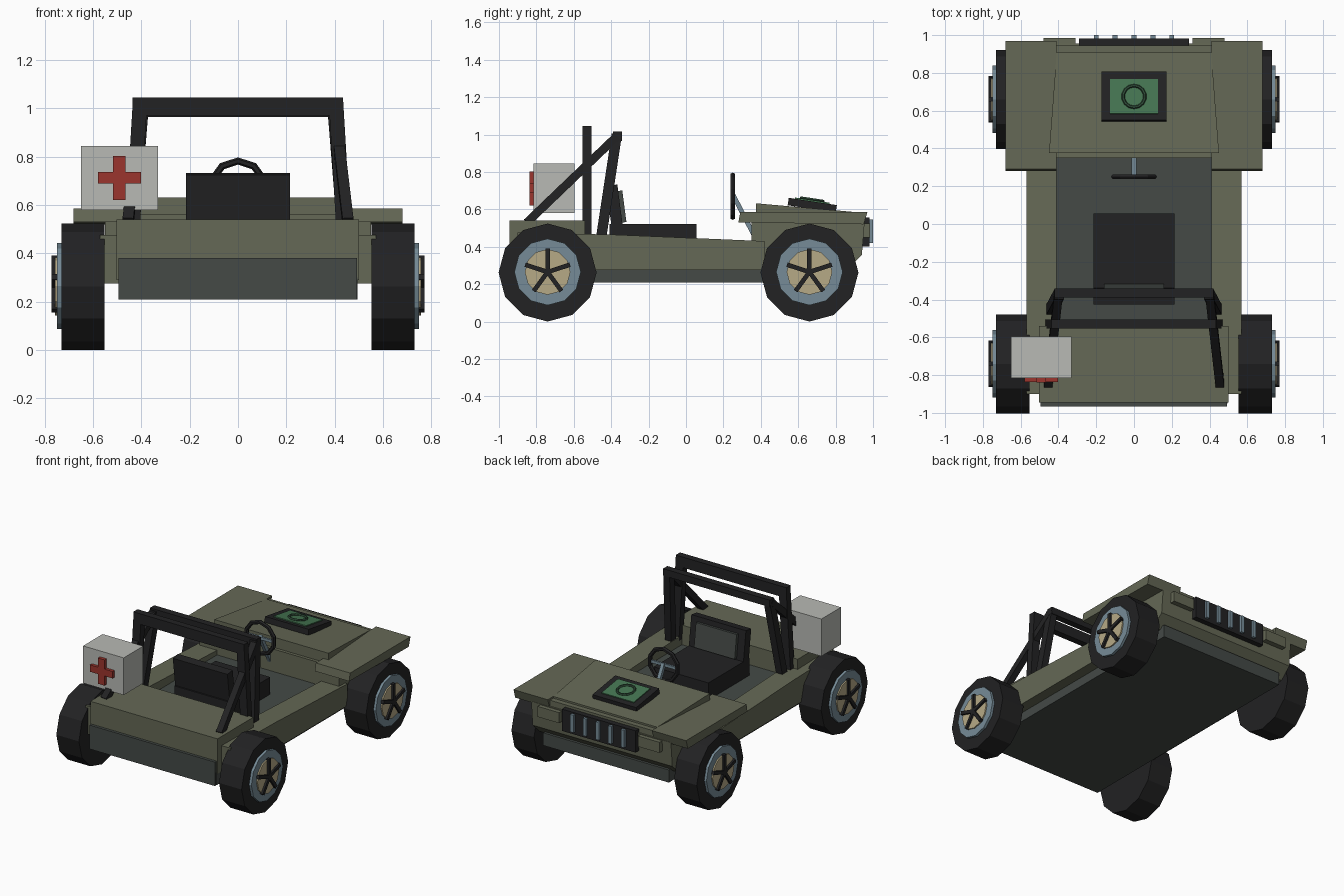
import bpy, bmesh, math
from mathutils import Matrix, Vector

if "Cube" in bpy.data.objects:
    bpy.data.objects.remove(bpy.data.objects["Cube"])

COLOURS = {
    "olive": (0.13, 0.14, 0.092), "dark_grey": (0.058, 0.068, 0.062), "black": (0.016, 0.016, 0.017),
    "steel_blue": (0.18, 0.26, 0.31), "tan": (0.47, 0.40, 0.24), "white": (0.48, 0.49, 0.46),
    "red": (0.33, 0.036, 0.027), "panel_green": (0.06, 0.18, 0.085), "ring_green": (0.03, 0.075, 0.042),
}
MATS = {}
for n, c in COLOURS.items():
    MATS[n] = bpy.data.materials.new(n)
    MATS[n].diffuse_color = (*c, 1)


def finish(name, bm, mat):
    bmesh.ops.recalc_face_normals(bm, faces=bm.faces)
    me = bpy.data.meshes.new(name)
    bm.to_mesh(me)
    bm.free()
    me.materials.append(MATS[mat])
    ob = bpy.data.objects.new(name, me)
    bpy.context.collection.objects.link(ob)
    return ob


def cube(name, centre, size, mat, rot=None):
    bm = bmesh.new()
    m = Matrix.Translation(centre) @ (rot or Matrix()) @ Matrix.Diagonal((*size, 1))
    bmesh.ops.create_cube(bm, size=1, matrix=m)
    return finish(name, bm, mat)


def box(name, x0, x1, y0, y1, z0, z1, mat):
    return cube(name, ((x0 + x1) / 2, (y0 + y1) / 2, (z0 + z1) / 2), (x1 - x0, y1 - y0, z1 - z0), mat)


def prism(name, x0, x1, profile, mat):
    """Extrude a (y, z) profile along x."""
    bm = bmesh.new()
    f = bm.faces.new([bm.verts.new((x0, y, z)) for y, z in profile])
    r = bmesh.ops.extrude_face_region(bm, geom=[f])
    bmesh.ops.translate(bm, vec=(x1 - x0, 0, 0), verts=[v for v in r["geom"] if isinstance(v, bmesh.types.BMVert)])
    return finish(name, bm, mat)


def beam(name, p, q, w, d, mat):
    p, q = Vector(p), Vector(q)
    z = (q - p).normalized()
    ref = Vector((1, 0, 0)) if abs(z.x) < 0.9 else Vector((0, 1, 0))
    y = z.cross(ref).normalized()
    rot = Matrix((y.cross(z), y, z)).transposed().to_4x4()
    return cube(name, (p + q) / 2, (w, d, (q - p).length), mat, rot)


def disc(name, x0, x1, y, z, r, mat, n=12):
    bm = bmesh.new()
    m = Matrix.Translation(((x0 + x1) / 2, y, z)) @ Matrix.Rotation(math.pi / 2, 4, "Y")
    bmesh.ops.create_cone(bm, cap_ends=True, segments=n, radius1=r, radius2=r, depth=abs(x1 - x0), matrix=m)
    return finish(name, bm, mat)


def ring(name, centre, rot, R, r, mat, n=12, k=6):
    bm = bmesh.new()
    m = Matrix.Translation(centre) @ rot
    g = [[bm.verts.new(m @ Vector(((R + r * math.cos(b)) * math.cos(a), (R + r * math.cos(b)) * math.sin(a), r * math.sin(b))))
          for b in (math.tau * j / k for j in range(k))] for a in (math.tau * (i + 0.5) / n for i in range(n))]
    for i in range(n):
        for j in range(k):
            bm.faces.new((g[i][j], g[(i + 1) % n][j], g[(i + 1) % n][(j + 1) % k], g[i][(j + 1) % k]))
    return finish(name, bm, mat)


# wheels: tyre, rim, hub and five spokes
for s, side in ((-1, "left"), (1, "right")):
    for y, end in ((-0.74, "rear"), (0.66, "front")):
        tag = f"{end}_{side}_"
        disc(tag + "tyre", s * 0.552, s * 0.73, y, 0.262, 0.262, "black")
        disc(tag + "rim", s * 0.72, s * 0.748, y, 0.265, 0.178, "steel_blue")
        disc(tag + "hub", s * 0.74, s * 0.757, y, 0.265, 0.122, "tan")
        for i in range(5):
            a = math.pi / 2 + math.tau * i / 5
            beam(tag + "spoke", (s * 0.76, y, 0.265),
                 (s * 0.76, y + 0.126 * math.cos(a), 0.265 + 0.126 * math.sin(a)), 0.022, 0.024, "black")

# chassis, floor, tail
box("chassis", -0.495, 0.495, -0.95, 0.90, 0.21, 0.30, "dark_grey")
box("floor", -0.42, 0.42, -0.56, 0.38, 0.29, 0.40, "dark_grey")
box("tail_plate", -0.495, 0.493, -0.965, -0.93, 0.21, 0.38, "dark_grey")
box("rear_deck", -0.502, 0.50, -0.945, -0.54, 0.29, 0.54, "olive")

# side sills and front fenders
for s, side in ((-1, "left"), (1, "right")):
    prism(side + "_sill", s * 0.41, s * 0.57,
          [(-0.90, 0.275), (0.42, 0.275), (0.42, 0.43), (-0.40, 0.465), (-0.90, 0.475)], "olive")
    prism(side + "_fender", s * 0.41, s * 0.68,
          [(0.28, 0.53), (0.95, 0.52), (0.97, 0.585), (0.29, 0.585)], "olive")
    box(side + "_lamp_plate", s * 0.31, s * 0.48, 0.94, 0.985, 0.45, 0.525, "olive")

# nose, cowl and tapered hood
prism("nose", -0.55, 0.55, [(0.35, 0.28), (0.86, 0.28), (0.94, 0.355), (0.955, 0.53), (0.35, 0.56)], "olive")
box("hood_lip", -0.42, 0.42, 0.80, 0.945, 0.50, 0.572, "olive")
hood = prism("hood", -0.45, 0.45, [(0.375, 0.54), (0.908, 0.54), (0.908, 0.585), (0.375, 0.632)], "olive")
for v in hood.data.vertices:
    if v.co.y > 0.6:
        v.co.x *= 0.91

# grille
box("grille", -0.29, 0.29, 0.94, 0.982, 0.40, 0.555, "black")
for i in range(-2, 3):
    box("grille_bar", i * 0.1 - 0.013, i * 0.1 + 0.013, 0.975, 1.0, 0.42, 0.545, "steel_blue")

# hood hatch
tilt = Matrix.Rotation(-0.15, 4, "X")
cube("hatch_frame", (0, 0.675, 0.622), (0.345, 0.26, 0.04), "black", tilt)
cube("hatch_panel", (0, 0.675, 0.640), (0.255, 0.187, 0.018), "panel_green", tilt)
ring("hatch_ring", (0, 0.675, 0.652), tilt, 0.058, 0.009, "ring_green", 14)

# seat
box("seat_cushion", -0.215, 0.215, -0.41, 0.055, 0.39, 0.522, "black")
lean = Matrix.Rotation(0.13, 4, "X")
cube("seat_back", (0, -0.38, 0.60), (0.43, 0.06, 0.26), "black", lean)
cube("seat_back_pad", (0, -0.342, 0.615), (0.32, 0.025, 0.17), "dark_grey", lean)

# steering wheel
ring("steering_wheel", (0, 0.25, 0.67), Matrix.Rotation(math.pi / 2, 4, "X"), 0.112, 0.015, "black", 10)
box("steering_spoke", -0.105, 0.105, 0.243, 0.257, 0.66, 0.68, "steel_blue")
beam("steering_column", (0, 0.25, 0.68), (0, 0.375, 0.44), 0.025, 0.025, "steel_blue")

# roll bars
for s, side in ((-1, "left"), (1, "right")):
    beam(side + "_rear_post", (s * 0.44, -0.53, 0.44), (s * 0.405, -0.53, 1.03), 0.06, 0.048, "black")
    beam(side + "_front_post", (s * 0.44, -0.455, 0.44), (s * 0.395, -0.37, 1.0), 0.05, 0.055, "black")
    beam(side + "_brace", (s * 0.455, -0.85, 0.53), (s * 0.40, -0.37, 0.99), 0.045, 0.045, "black")
box("rear_hoop_top", -0.437, 0.435, -0.554, -0.506, 0.97, 1.045, "black")
box("front_hoop_top", -0.42, 0.42, -0.39, -0.342, 0.965, 1.015, "black")

# medical case with cross
box("medical_case", -0.65, -0.33, -0.815, -0.595, 0.58, 0.845, "white")
box("cross_upright", -0.517, -0.465, -0.838, -0.81, 0.62, 0.803, "red")
box("cross_bar", -0.58, -0.402, -0.837, -0.81, 0.688, 0.737, "red")

for m in bpy.data.materials:
    if m.users and not m.is_grease_pencil:
        m.use_nodes = True
        m.node_tree.nodes["Principled BSDF"].inputs["Base Color"].default_value = m.diffuse_color
